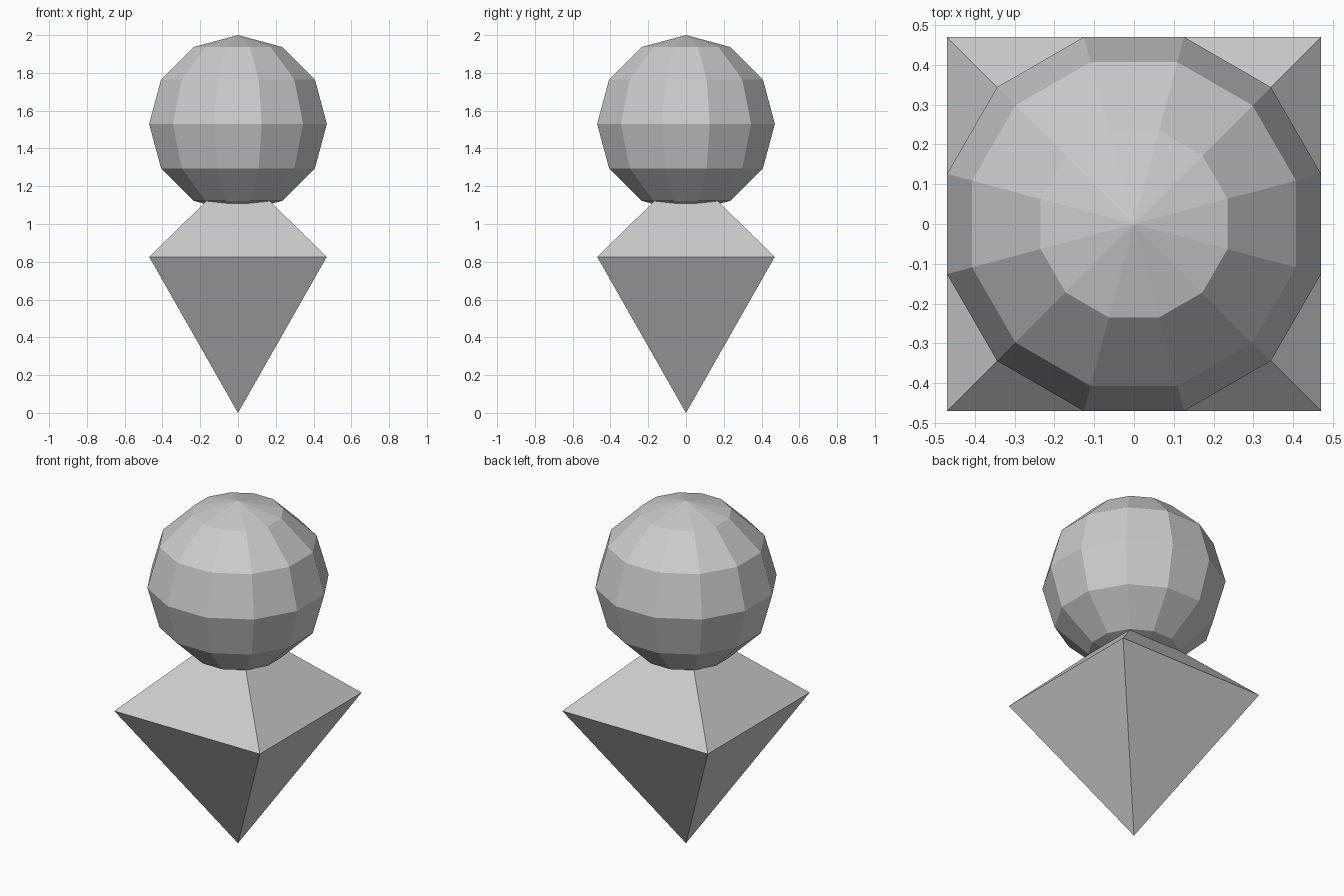
import bpy, bmesh
from math import radians
from mathutils import Matrix

if "Cube" in bpy.data.objects:
    bpy.data.objects.remove(bpy.data.objects["Cube"])

HALF = 0.47        # half width shared by ball and base
WAIST = 0.826      # height of the widest square of the base
PEAK = 1.285       # upper apex, hidden inside the ball
BALL_Z = 1.53


def new_object(name, bm):
    bmesh.ops.recalc_face_normals(bm, faces=bm.faces)
    mesh = bpy.data.meshes.new(name)
    bm.to_mesh(mesh)
    bm.free()
    obj = bpy.data.objects.new(name, mesh)
    bpy.context.collection.objects.link(obj)
    return obj


# Double pyramid base: square waist joined to a lower and an upper apex
bm = bmesh.new()
square = [bm.verts.new((x * HALF, y * HALF, WAIST))
          for x, y in ((-1, -1), (1, -1), (1, 1), (-1, 1))]
for z in (0, PEAK):
    apex = bm.verts.new((0, 0, z))
    for i in range(4):
        bm.faces.new((square[i], square[(i + 1) % 4], apex))
new_object("double_pyramid_base", bm)

# Faceted ball: 12 segments turned half a step, 6 rings
bm = bmesh.new()
bmesh.ops.create_uvsphere(
    bm, u_segments=12, v_segments=6, radius=1,
    matrix=Matrix.Translation((0, 0, BALL_Z))
    @ Matrix.Diagonal((0.487, 0.487, 0.47, 1))
    @ Matrix.Rotation(radians(15), 4, 'Z'))
new_object("faceted_ball", bm)
